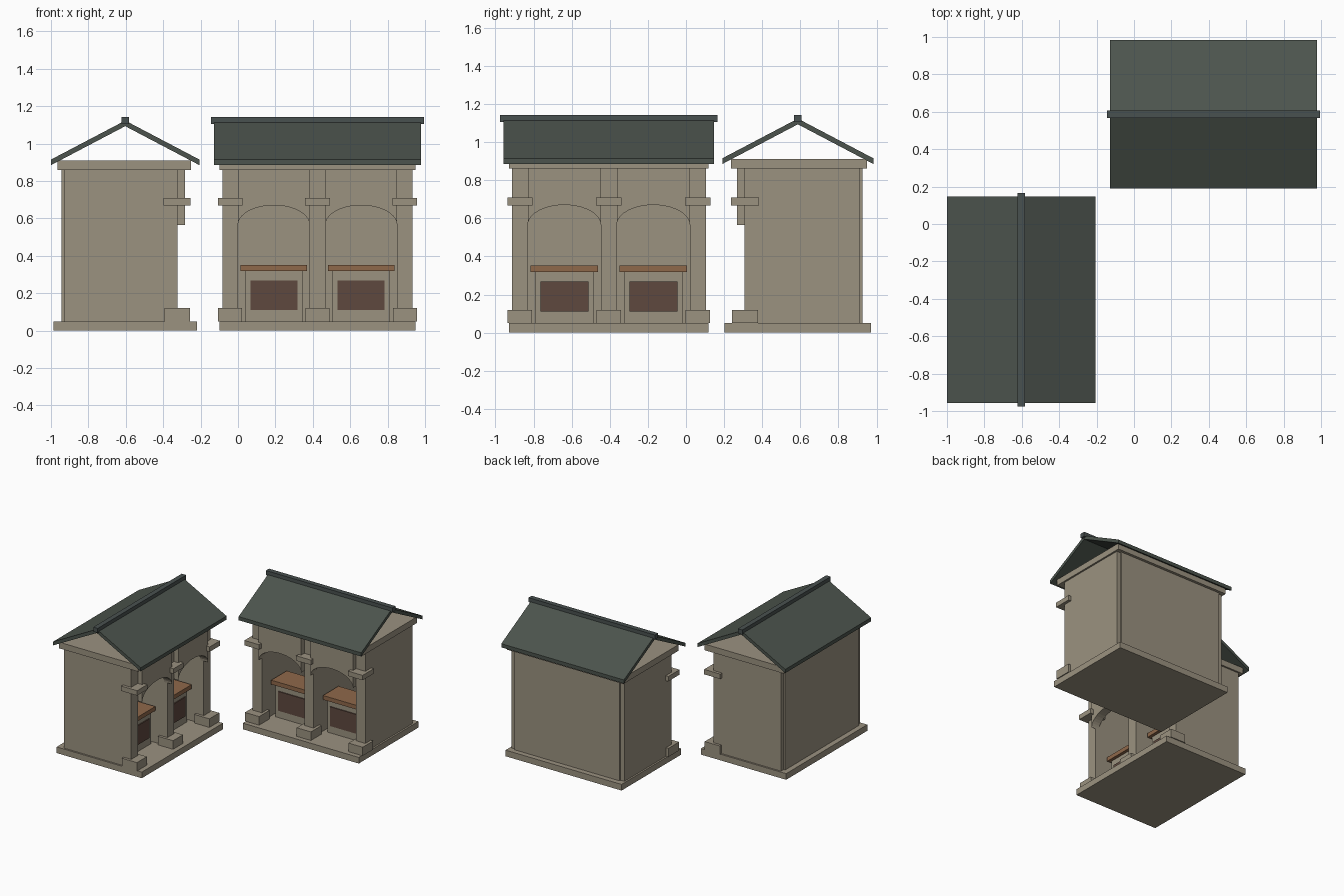
import bpy, math
from mathutils import Matrix

if "Cube" in bpy.data.objects:
    bpy.data.objects.remove(bpy.data.objects["Cube"])


def material(name, rgb):
    m = bpy.data.materials.new(name)
    lin = [((c / 255 + 0.055) / 1.055) ** 2.4 for c in rgb]
    m.diffuse_color = (*lin, 1)
    m.use_nodes = True
    m.node_tree.nodes["Principled BSDF"].inputs["Base Color"].default_value = m.diffuse_color
    return m


STONE = material("warm_stone", (155, 146, 128))
ROOF = material("dark_green_slate", (76, 84, 77))
RIDGE = material("ridge_slate", (73, 81, 80))
WOOD = material("counter_wood", (143, 104, 74))
PANEL = material("dark_red_panel", (94, 72, 62))


def add_mesh(name, verts, faces, mat, place):
    me = bpy.data.meshes.new(name)
    me.from_pydata(verts, [], faces)
    me.materials.append(mat)
    ob = bpy.data.objects.new(name, me)
    ob.matrix_world = place
    bpy.context.collection.objects.link(ob)
    return ob


def prism(name, profile, a, b, point, mat, place):
    """Extrude a closed 2D profile from a to b; point maps (p, q, depth) to xyz."""
    n = len(profile)
    verts = [point(p, q, d) for d in (a, b) for p, q in profile]
    faces = [tuple(range(n)), tuple(reversed(range(n, 2 * n)))]
    faces += [(i, i + n, (i + 1) % n + n, (i + 1) % n) for i in range(n)]
    return add_mesh(name, verts, faces, mat, place)


def box(name, x, y, z, mat, place):
    prof = [(x[0], z[0]), (x[1], z[0]), (x[1], z[1]), (x[0], z[1])]
    return prism(name, prof, y[0], y[1], lambda p, q, d: (p, d, q), mat, place)


def stall(tag, place):
    def part(name, x, y, z, mat=STONE):
        box(f"{tag}_{name}", x, y, z, mat, place)

    # plinth, walls and ceiling slab
    part("plinth", (-0.523, 0.523), (-0.385, 0.383), (0, 0.05))
    part("back_wall", (-0.475, 0.475), (0.28, 0.34), (0.05, 0.86))
    part("ceiling_slab", (-0.523, 0.523), (-0.352, 0.362), (0.86, 0.91))

    # two side walls and a divider, each with a foot and a capital at the front
    for name, c in (("left", -0.467), ("middle", 0), ("right", 0.467)):
        part(name + "_wall", (c - 0.042, c + 0.042), (-0.28, 0.327), (0.05, 0.86))
        part(name + "_foot", (c - 0.064, c + 0.064), (-0.346, -0.21), (0.05, 0.12))
        part(name + "_capital", (c - 0.066, c + 0.066), (-0.35, -0.205), (0.668, 0.708))

    # arched bays with counters
    for name, c in (("left", -0.2335), ("right", 0.2335)):
        r = 0.1915
        arch = [(c + r * math.cos(math.pi * i / 20),
                 0.565 + 0.105 * math.sin(math.pi * i / 20)) for i in range(21)]
        arch += [(c - r, 0.86), (c + r, 0.86)]
        prism(f"{tag}_{name}_arch", arch, -0.32, -0.25,
              lambda p, q, d: (p, d, q), STONE, place)
        part(name + "_counter_body", (c - 0.155, c + 0.155), (-0.155, 0.0), (0.05, 0.32))
        part(name + "_counter_panel", (c - 0.126, c + 0.126), (-0.163, -0.155), (0.11, 0.267), PANEL)
        part(name + "_counter_top", (c - 0.177, c + 0.177), (-0.18, 0.02), (0.318, 0.352), WOOD)

    # open gable roof made of one folded sheet, with a ridge bar
    fold = [(-0.396, 0.885), (0, 1.093), (0.396, 0.885),
            (0.396, 0.915), (0, 1.123), (-0.396, 0.915)]
    prism(f"{tag}_roof", fold, -0.553, 0.553, lambda p, q, d: (d, p, q), ROOF, place)
    part("ridge_bar", (-0.57, 0.57), (-0.02, 0.02), (1.105, 1.142), RIDGE)


# one stall faces the front, the other is turned to face right
stall("rear_stall", Matrix.Translation((0.425, 0.587, 0)))
stall("side_stall", Matrix.Translation((-0.603, -0.405, 0)) @ Matrix.Rotation(math.pi / 2, 4, "Z"))

# make all normals point outwards
import bmesh
for ob in bpy.data.objects:
    bm = bmesh.new()
    bm.from_mesh(ob.data)
    bmesh.ops.recalc_face_normals(bm, faces=bm.faces)
    bm.to_mesh(ob.data)
    bm.free()
